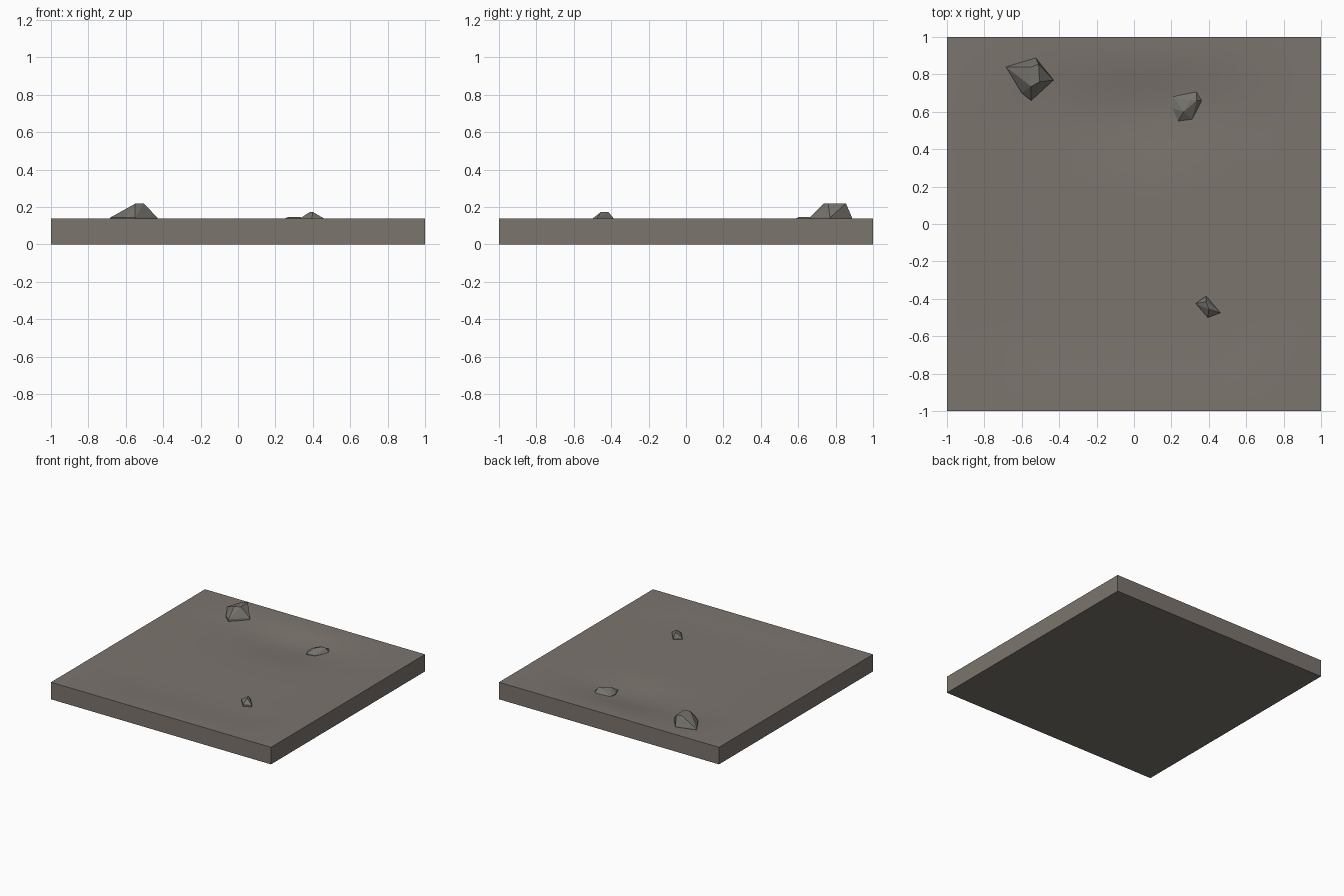
import bpy, bmesh, math

if "Cube" in bpy.data.objects:
    bpy.data.objects.remove(bpy.data.objects["Cube"])


def material(name, rgb):
    m = bpy.data.materials.new(name)
    m.diffuse_color = (*rgb, 1)
    m.use_nodes = True
    m.node_tree.nodes["Principled BSDF"].inputs["Base Color"].default_value = m.diffuse_color
    return m


EARTH = material("brown grey earth", (0.20, 0.176, 0.157))
STONE = material("grey stone", (0.178, 0.170, 0.152))


def add_object(name, bm, mat):
    bmesh.ops.recalc_face_normals(bm, faces=bm.faces)
    mesh = bpy.data.meshes.new(name)
    bm.to_mesh(mesh)
    bm.free()
    mesh.materials.append(mat)
    ob = bpy.data.objects.new(name, mesh)
    bpy.context.collection.objects.link(ob)
    return ob


def ground_height(x, y):
    # level rim, shallow basin, deeper hollow towards the back
    d = min(1.0, (1 - abs(x)) / 0.45) * min(1.0, (1 - abs(y)) / 0.45)
    rim = d * d * (3 - 2 * d)
    edge = min(1.0, (1 - abs(y)) / 0.3)
    edge = edge * edge * (3 - 2 * edge)
    hollow = math.exp(-((x - 0.05) / 0.38) ** 2 - ((y - 0.58) / 0.25) ** 2)
    return 0.14 - 0.015 * rim - 0.025 * hollow * edge


# Ground slab: undulating top, straight sides, flat bottom
bm = bmesh.new()
bmesh.ops.create_grid(bm, x_segments=40, y_segments=40, size=1)
for v in bm.verts:
    v.co.z = ground_height(v.co.x, v.co.y)
for f in bm.faces:
    f.smooth = True
border = [e for e in bm.edges if e.is_boundary]
ext = bmesh.ops.extrude_edge_only(bm, edges=border)["geom"]
for g in ext:
    if isinstance(g, bmesh.types.BMVert):
        g.co.z = 0
    elif isinstance(g, bmesh.types.BMFace):
        g.smooth = False
bottom = [e for e in bm.edges if e.is_boundary]
for f in bmesh.ops.contextual_create(bm, geom=bottom)["faces"]:
    f.smooth = False
add_object("ground_slab", bm, EARTH)


# Stones: faceted hulls around a base outline and a few upper corners
def stone(name, base, base_z, upper):
    bm = bmesh.new()
    for x, y in base:
        bm.verts.new((x, y, base_z))
        bm.verts.new((x, y, base_z - 0.035))
    for p in upper:
        bm.verts.new(p)
    res = bmesh.ops.convex_hull(bm, input=bm.verts)
    junk = {g for g in res["geom_interior"] + res["geom_unused"]
            if isinstance(g, bmesh.types.BMVert)}
    bmesh.ops.delete(bm, geom=list(junk), context='VERTS')
    return add_object(name, bm, STONE)


stone("large_stone",
      [(-0.685, 0.84), (-0.525, 0.888), (-0.43, 0.77), (-0.55, 0.66), (-0.60, 0.70)],
      0.143,
      [(-0.51, 0.855, 0.22), (-0.505, 0.76, 0.22), (-0.55, 0.735, 0.218),
       (-0.55, 0.84, 0.218)])
stone("low_stone",
      [(0.21, 0.68), (0.335, 0.715), (0.365, 0.66), (0.31, 0.56), (0.235, 0.55),
       (0.205, 0.62)],
      0.112,
      [(0.335, 0.66, 0.146), (0.265, 0.60, 0.146), (0.30, 0.66, 0.146)])
stone("small_stone",
      [(0.33, -0.425), (0.385, -0.385), (0.462, -0.475), (0.395, -0.50)],
      0.138,
      [(0.385, -0.415, 0.174), (0.40, -0.455, 0.174)])
